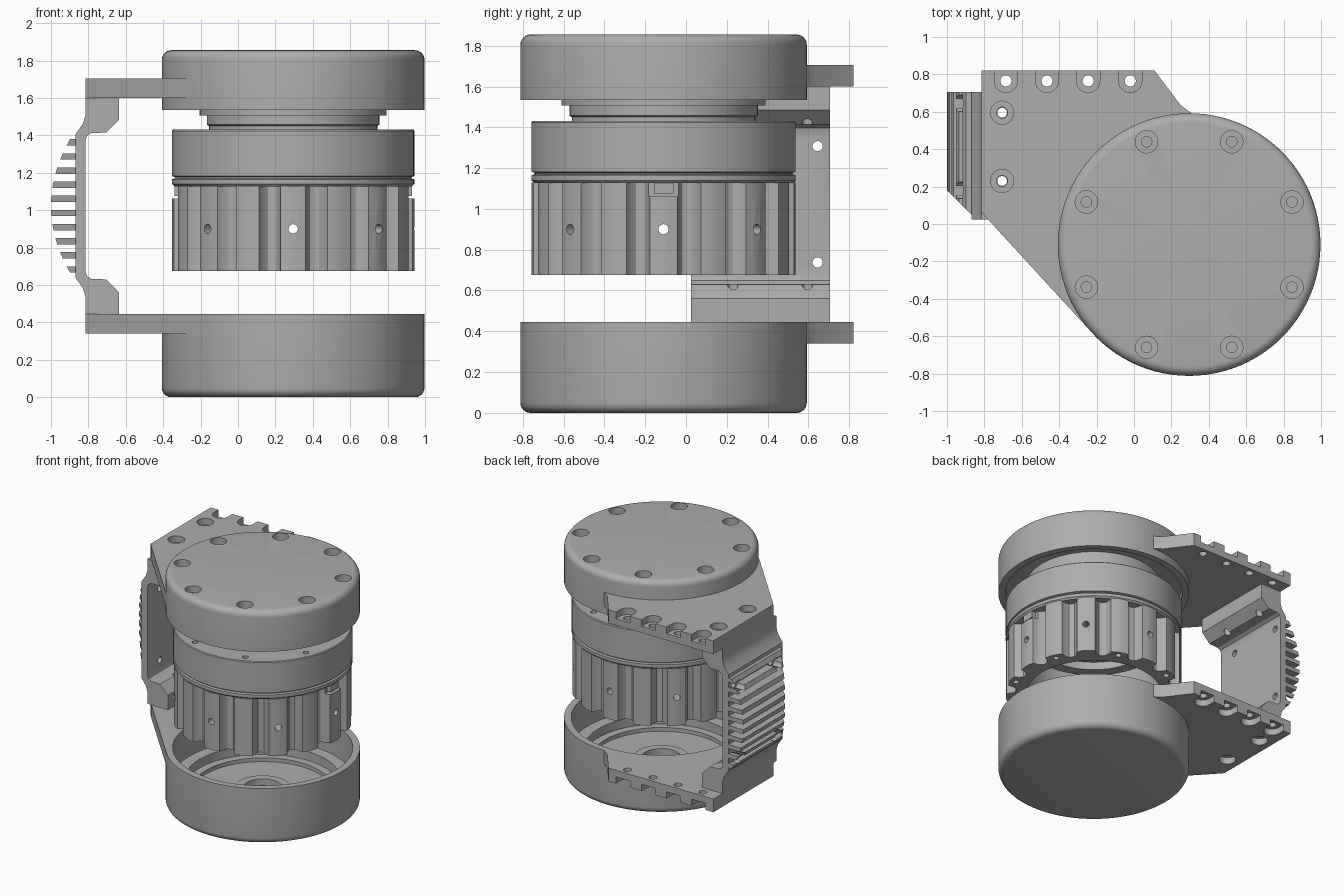
import bpy, bmesh, math
from mathutils import Vector

cube = bpy.data.objects.get("Cube")
if cube:
    bpy.data.objects.remove(cube, do_unlink=True)

CX, CY = 0.295, -0.11      # motor axis
MID = 1.0225               # mirror height of the bracket
R = 0.702

metal = bpy.data.materials.new("grey_metal")
metal.use_nodes = True
color = (0.42, 0.42, 0.42, 1)
metal.diffuse_color = color
metal.node_tree.nodes["Principled BSDF"].inputs["Base Color"].default_value = color


def finish(name, bm):
    bmesh.ops.recalc_face_normals(bm, faces=bm.faces)
    mesh = bpy.data.meshes.new(name)
    bm.to_mesh(mesh)
    bm.free()
    mesh.materials.append(metal)
    obj = bpy.data.objects.new(name, mesh)
    bpy.context.collection.objects.link(obj)
    return obj


def lathe(name, profile, steps=96):
    """Spin (radius, z) points, which begin and end on the axis."""
    bm = bmesh.new()
    vs = [bm.verts.new((CX + r, CY, z)) for r, z in profile]
    es = [bm.edges.new(p) for p in zip(vs, vs[1:])]
    bmesh.ops.spin(bm, geom=vs + es, cent=(CX, CY, 0), axis=(0, 0, 1),
                   angle=math.tau, steps=steps, use_merge=True)
    bmesh.ops.remove_doubles(bm, verts=bm.verts, dist=1e-5)
    return finish(name, bm)


def prism(name, outline, lo, hi, axis="z"):
    bm = bmesh.new()
    at = (lambda a, b: (a, b, lo)) if axis == "z" else (lambda a, b: (a, lo, b))
    face = bm.faces.new([bm.verts.new(at(*p)) for p in outline])
    new = bmesh.ops.extrude_face_region(bm, geom=[face])["geom"]
    shift = Vector((0, 0, hi - lo) if axis == "z" else (0, hi - lo, 0))
    bmesh.ops.translate(bm, vec=shift, verts=[v for v in new if isinstance(v, bmesh.types.BMVert)])
    return finish(name, bm)


def box(name, x0, x1, y0, y1, z0, z1):
    return prism(name, [(x0, y0), (x1, y0), (x1, y1), (x0, y1)], z0, z1)


def rod(p, q, r, steps=24):
    p, q = Vector(p), Vector(q)
    bm = bmesh.new()
    bmesh.ops.create_cone(bm, cap_ends=True, segments=steps, radius1=r, radius2=r,
                          depth=(q - p).length)
    turn = (q - p).to_track_quat("Z", "Y").to_matrix().to_4x4()
    bmesh.ops.transform(bm, matrix=turn, verts=bm.verts)
    bmesh.ops.translate(bm, vec=(p + q) / 2, verts=bm.verts)
    return finish("cutter", bm)


def cut(obj, *cutters):
    for cutter in cutters:
        mod = obj.modifiers.new("cut", "BOOLEAN")
        mod.operation, mod.solver, mod.object = "DIFFERENCE", "EXACT", cutter
        graph = bpy.context.evaluated_depsgraph_get()
        mesh = bpy.data.meshes.new_from_object(obj.evaluated_get(graph))
        obj.modifiers.clear()
        obj.data = mesh
        bpy.data.objects.remove(cutter, do_unlink=True)


def polar(r, degrees, z):
    a = math.radians(degrees)
    return (CX + r * math.cos(a), CY + r * math.sin(a), z)


def rounded(z, s, b=0.05):
    """Rounded rim from the flat end face at z to the side wall."""
    steps = [math.radians(15 * i) for i in range(7)]
    return [(R - b + b * math.sin(a), z + s * b * (1 - math.cos(a))) for a in steps]


parts = []

# Lower cup with stepped floor
parts.append(lathe("lower_cup", [(0, 0)] + rounded(0, 1) + [
    (R, 0.445), (0.65, 0.445), (0.65, 0.2), (0.56, 0.2), (0.56, 0.13), (0.5, 0.13),
    (0.5, 0.1), (0.2, 0.1), (0.2, 0.13), (0.14, 0.13), (0.14, 0.08), (0, 0.08)]))

# Upper cap with eight recessed screw holes
cap = lathe("upper_cap", [(0, 1.855)] + rounded(1.855, -1) + [
    (R, 1.535), (0.65, 1.535), (0.65, 1.6), (0, 1.6)])
for i in range(8):
    a = 22.5 + 45 * i
    cut(cap, rod(polar(0.595, a, 1.8), polar(0.595, a, 1.9), 0.06),
        rod(polar(0.595, a, 1.7), polar(0.595, a, 1.85), 0.028))
parts.append(cap)

# Neck and bearing housing
parts.append(lathe("bearing_neck", [
    (0, 1.62), (0.5, 1.62), (0.5, 1.507), (0.462, 1.507), (0.462, 1.457),
    (0.45, 1.45), (0.45, 1.42), (0, 1.42)]))
housing = lathe("bearing_housing", [
    (0, 1.43), (0.642, 1.43), (0.648, 1.424), (0.648, 1.182), (0.632, 1.177),
    (0.632, 1.17), (0.648, 1.165), (0.648, 1.14), (0.635, 1.127), (0.5, 1.127),
    (0.42, 1.127), (0.42, 1.19), (0.2, 1.19), (0.2, 1.16), (0, 1.16)])
for i in range(8):
    cut(housing, rod(polar(0.58, 22.5 + 45 * i, 1.37), polar(0.58, 22.5 + 45 * i, 1.5), 0.022))
parts.append(housing)

# Ribbed sleeve: sixteen ribs with rounded grooves between them
rib = [(-6, 0.642), (-2, 0.648), (2, 0.648), (6, 0.642), (7.2, 0.6),
       (9, 0.578), (11.25, 0.572), (13.5, 0.578), (15.3, 0.6)]
outline = [polar(r, 22.5 * i + a, 0)[:2] for i in range(16) for a, r in rib]
sleeve = prism("ribbed_sleeve", outline, 0.675, 1.13)
cut(sleeve, rod((CX, CY, 0.6), (CX, CY, 1.2), 0.5, 96))
for i in range(8):
    a = 45 * i
    cut(sleeve, rod(polar(0.4, a, 0.9), polar(0.75, a, 0.9), 0.025),
        rod(polar(0.6, a + 22.5, 0.6), polar(0.6, a + 22.5, 0.78), 0.022))
for side in (-1, 1):
    x0, x1 = sorted((CX + side * 0.6, CX + side * 0.7))
    cut(sleeve, box("cutter", x0, x1, CY - 0.09, CY + 0.09, 1.062, 1.2))
    x0, x1 = sorted((CX + side * 0.56, CX + side * 0.635))
    parts.append(box("sleeve_key", x0, x1, CY - 0.048, CY + 0.048, 1.075, 1.128))
parts.append(sleeve)

# Side plates, mirrored about the middle height
plate_outline = [(-0.815, 0.82), (0.11, 0.82), (0.25, 0.635), (0.31, 0.59), (CX, CY),
                 (-0.235, -0.57), (-0.79, 0.035), (-0.815, 0.065)]
screws = [(-0.705, 0.595), (-0.705, 0.23)]
slots = [(x, 0.765) for x in (-0.685, -0.465, -0.245, -0.02)]
for name, s in (("upper_plate", 1), ("lower_plate", -1)):
    near, deep, far = (MID + s * h for h in (0.5775, 0.63, 0.6825))
    lo, hi = sorted((near, far))
    plate = prism(name, plate_outline, lo, hi)
    cut(plate, rod((CX, CY, lo - 0.1), (CX, CY, hi + 0.1), 0.67, 96))
    for x, y in screws + slots:
        cut(plate, rod((x, y, deep), (x, y, far + s * 0.1), 0.062),
            rod((x, y, lo - 0.1), (x, y, hi + 0.1), 0.03))
    for x, y in slots:
        z0, z1 = sorted((deep, far + s * 0.1))
        cut(plate, box("cutter", x - 0.062, x + 0.062, y, 0.9, z0, z1))
    parts.append(plate)

# Upright bracket with angled feet
half = [(-0.815, 1.375), (-0.808, 1.397), (-0.785, 1.412), (-0.705, 1.415), (-0.635, 1.485),
        (-0.635, 1.6), (-0.815, 1.6), (-0.815, 1.51), (-0.83, 1.46), (-0.87, 1.405)]
upright = prism("upright_bracket", half + [(x, 2 * MID - z) for x, z in reversed(half)],
                0.025, 0.705, "y")
for x, y in screws:
    for s in (-1, 1):
        cut(upright, rod((x, y, MID + s * 0.36), (x, y, MID + s * 0.7), 0.026))

# Cooling fins following a shallow arc, bevelled at the front end
fins = []
for i in range(10):
    z = MID + (i - 4.5) * 0.0755
    lo, hi = z - 0.017, z + 0.017
    tip = lambda h: -1 + 0.8 * (h - MID) ** 2
    fin = prism("cooling_fin", [(-0.86, lo), (tip(lo), lo), (tip(hi), hi), (-0.86, hi)],
                0.025, 0.705, "y")
    cut(fin, prism("cutter", [(-1.1, 0.28), (-1.1, -0.1), (-0.72, -0.1)], 0.4, 1.6))
    fins.append(fin)

# Mounting holes through fins and upright
for y in (0.645, 0.18):
    for z in (MID - 0.285, MID + 0.285):
        for fin in fins:
            if abs(fin.data.vertices[0].co.z - z) < 0.11:
                cut(fin, rod((-1.1, y, z), (-0.8, y, z), 0.045))
        cut(upright, rod((-1.1, y, z), (-0.7, y, z), 0.025))
parts += fins + [upright]

# Smooth curved faces, keep edges sharp
bpy.ops.object.select_all(action="DESELECT")
for obj in parts:
    obj.select_set(True)
bpy.context.view_layer.objects.active = parts[0]
bpy.ops.object.shade_smooth_by_angle(angle=math.radians(30))
